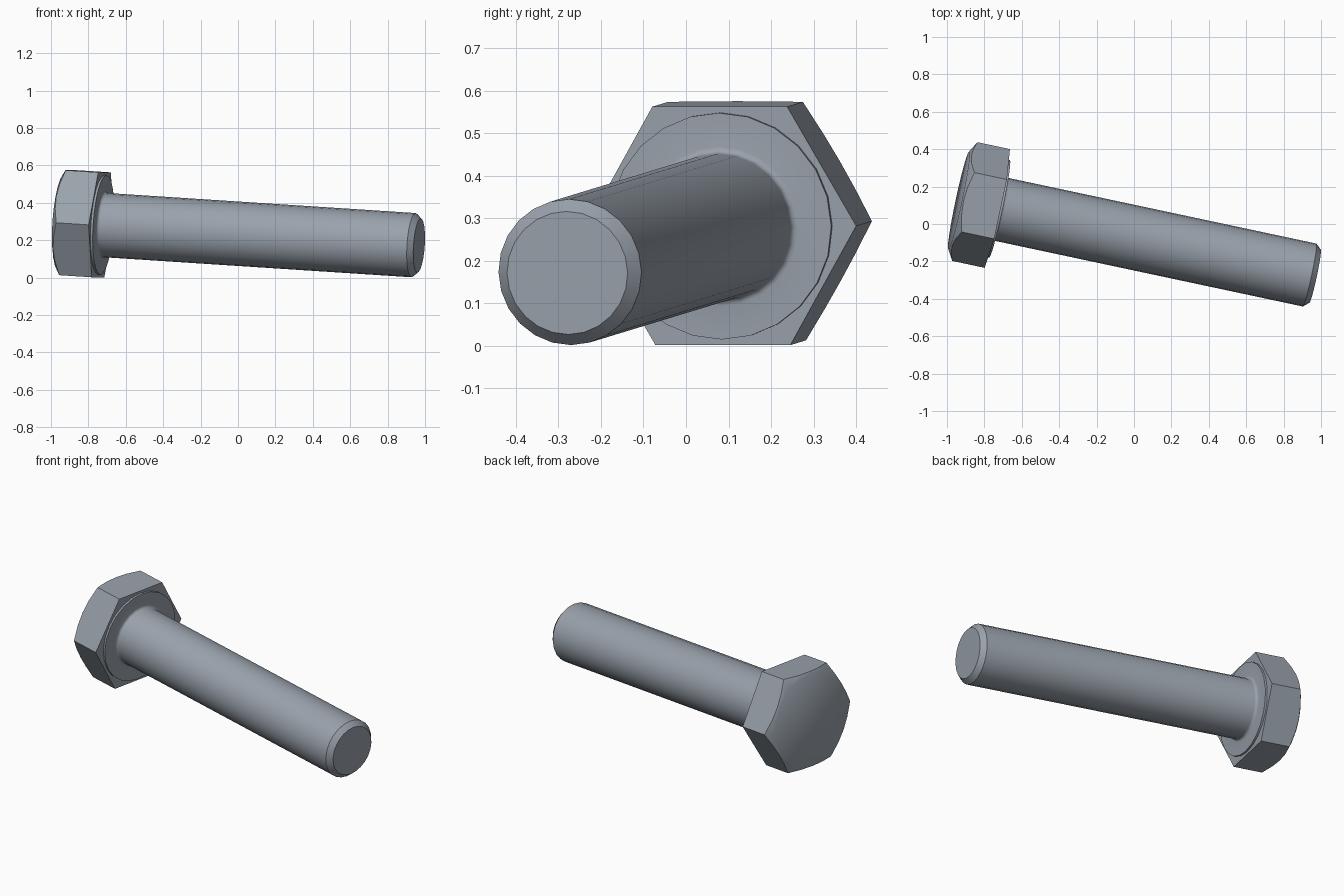
import bpy, bmesh, math
from mathutils import Matrix, Vector

if "Cube" in bpy.data.objects:
    bpy.data.objects.remove(bpy.data.objects["Cube"], do_unlink=True)

SEGMENTS = 24
APOTHEM = 0.281                       # half the width across the head flats
CORNER = APOTHEM / math.cos(math.pi / 6)
SHANK = 0.172
TIP = 1.741                           # distance from bearing face to shank end

# Bolt frame: local z runs from the head to the tip
axis = Vector((0.976, -0.208, -0.0635)).normalized()
side = Vector((-axis.y, axis.x, 0)).normalized()
frame = Matrix((side, axis.cross(side), axis)).transposed().to_4x4()
frame = Matrix.Translation((-0.731, 0.083, 0.282)) @ frame

steel = bpy.data.materials.new("steel_grey")
steel.use_nodes = True
steel.diffuse_color = (0.32, 0.36, 0.41, 1)
steel.node_tree.nodes["Principled BSDF"].inputs["Base Color"].default_value = steel.diffuse_color


def circle(radius, z):
    angles = [2 * math.pi * i / SEGMENTS for i in range(SEGMENTS)]
    return [Vector((radius * math.cos(a), radius * math.sin(a), z)) for a in angles]


def hexagon(z, slope=0.0):
    """Hexagonal ring; slope pulls the flats back where a cone cuts the corners."""
    ring = []
    for i in range(SEGMENTS):
        a = 2 * math.pi * i / SEGMENTS
        r = APOTHEM / math.cos(a % (math.pi / 3) - math.pi / 6)
        ring.append(Vector((r * math.cos(a), r * math.sin(a), z - (CORNER - r) * slope)))
    return ring


def loft(name, rings, start_cap=False, end_cap=False):
    bm = bmesh.new()
    loops = [[bm.verts.new(p) for p in ring] for ring in rings]
    for low, high in zip(loops, loops[1:]):
        for i in range(SEGMENTS):
            j = (i + 1) % SEGMENTS
            bm.faces.new((low[i], low[j], high[j], high[i]))
    if start_cap:                     # fan around a centre point
        centre = bm.verts.new((0, 0, rings[0][0].z))
        for i in range(SEGMENTS):
            bm.faces.new((centre, loops[0][(i + 1) % SEGMENTS], loops[0][i]))
    if end_cap:
        bm.faces.new(loops[-1])
    bm.normal_update()
    mesh = bpy.data.meshes.new(name)
    bm.to_mesh(mesh)
    bm.free()
    mesh.materials.append(steel)
    obj = bpy.data.objects.new(name, mesh)
    bpy.context.collection.objects.link(obj)
    obj.matrix_world = frame
    bpy.ops.object.select_all(action="DESELECT")
    obj.select_set(True)
    bpy.context.view_layer.objects.active = obj
    bpy.ops.object.shade_smooth_by_angle(angle=math.radians(38))
    return obj


# Hex head: chamfered back, flats, bearing face and raised washer rim
chamfer = math.tan(math.pi / 6)
washer_radius, washer_height = 0.267, 0.012
back_radius = 0.268
back = -0.178 - (CORNER - back_radius) * chamfer
loft("hex_head", [
    circle(back_radius, back),
    hexagon(-0.178, chamfer),
    hexagon(0),
    circle(washer_radius, 0),
    circle(washer_radius, washer_height),
], start_cap=True)

# Shank: washer face, small fillet, cylinder and chamfered tip
fillet = 0.016
rings = [circle(washer_radius, washer_height)]
for step in range(5):
    a = step * math.pi / 8
    rings.append(circle(SHANK + fillet * (1 - math.sin(a)),
                        washer_height + fillet * (1 - math.cos(a))))
rings += [circle(SHANK, TIP - 0.03), circle(0.145, TIP)]
loft("shank", rings, end_cap=True)
